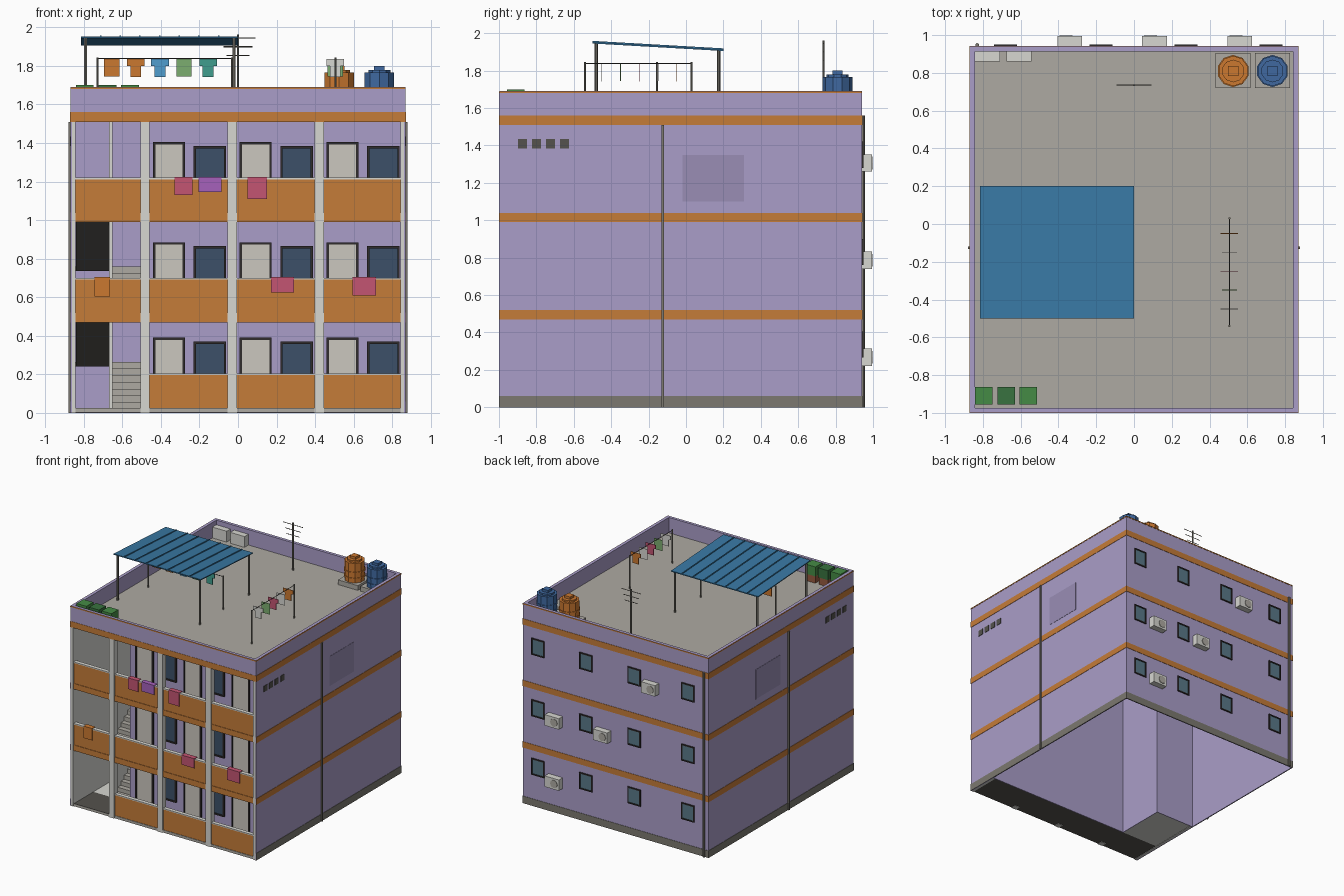
import bpy, bmesh, math
from mathutils import Vector, Matrix

if "Cube" in bpy.data.objects:
    bpy.data.objects.remove(bpy.data.objects["Cube"])

PURPLE, ORANGE, WHITE = (.40, .34, .58), (.56, .20, .04), (.68, .68, .64)
GREY, DARK, FRAME = (.42, .40, .36), (.09, .085, .075), (.03, .025, .025)
CONCRETE, GLASS, BACKGLASS = (.20, .19, .16), (.045, .08, .14), (.10, .19, .25)
BLUE, TANKBLUE, TANKORANGE = (.04, .19, .37), (.05, .14, .35), (.60, .19, .03)
PINK, VIOLET, GREEN, TEAL = (.55, .09, .17), (.38, .12, .50), (.06, .26, .06), (.05, .34, .27)


def finish(name, bm, col):
    bmesh.ops.recalc_face_normals(bm, faces=bm.faces)
    me = bpy.data.meshes.new(name)
    bm.to_mesh(me)
    bm.free()
    key = "colour_%02d_%02d_%02d" % tuple(int(c * 100) for c in col)
    mat = bpy.data.materials.get(key) or bpy.data.materials.new(key)
    mat.diffuse_color = (*col, 1)
    mat.use_nodes = True
    mat.node_tree.nodes["Principled BSDF"].inputs["Base Color"].default_value = mat.diffuse_color
    me.materials.append(mat)
    ob = bpy.data.objects.new(name, me)
    bpy.context.collection.objects.link(ob)
    return ob


def box(name, x0, x1, y0, y1, z0, z1, col):
    bm = bmesh.new()
    m = Matrix.Translation(((x0 + x1) / 2, (y0 + y1) / 2, (z0 + z1) / 2))
    bmesh.ops.create_cube(bm, size=1, matrix=m @ Matrix.Diagonal((x1 - x0, y1 - y0, z1 - z0, 1)))
    return finish(name, bm, col)


def rod(name, a, b, r, col, n=6):
    a, b = Vector(a), Vector(b)
    bm = bmesh.new()
    m = Matrix.Translation((a + b) / 2) @ (b - a).to_track_quat('Z', 'Y').to_matrix().to_4x4()
    bmesh.ops.create_cone(bm, cap_ends=True, segments=n, radius1=r, radius2=r, depth=(b - a).length, matrix=m)
    return finish(name, bm, col)


def prism(name, pts, vec, col):
    bm = bmesh.new()
    f = bm.faces.new([bm.verts.new(p) for p in pts])
    ext = bmesh.ops.extrude_face_region(bm, geom=[f], use_keep_orig=True)
    bmesh.ops.translate(bm, vec=vec, verts=[v for v in ext["geom"] if isinstance(v, bmesh.types.BMVert)])
    return finish(name, bm, col)


def frame(name, x0, x1, z0, z1, y0, y1, t, col, sill=True):
    box(name + "_left", x0, x0 + t, y0, y1, z0, z1, col)
    box(name + "_right", x1 - t, x1, y0, y1, z0, z1, col)
    box(name + "_head", x0 + t, x1 - t, y0, y1, z1 - t, z1, col)
    if sill:
        box(name + "_sill", x0 + t, x1 - t, y0, y1, z0, z0 + t, col)


X, F, B, G = .868, -1.0, .94, -.73          # half width, front, back, gallery wall
FLOORS = [.02, .515, 1.035]
BANDS = [(.47, .52), (.99, 1.04), (1.51, 1.56)]
COLS = [-.482, -.03, .422]
BAYS = [-.255, .195, .645]

# open-bottomed wall shell with stairwell recess
box("back_wall", -X, X, B - .006, B, 0, 1.68, PURPLE)
box("gallery_wall", -.5, .862, G, G + .006, 0, 1.51, PURPLE)
box("stairwell_side_wall", -.5, -.494, G, -.3, 0, 1.51, PURPLE)
box("stairwell_back_wall", -.862, -.494, -.306, -.3, 0, 1.51, PURPLE)
box("roof_slab", -.862, .862, F + .01, B - .006, 1.51, 1.56, GREY)
box("front_roof_band", -X - .002, X + .002, F, F + .03, 1.51, 1.56, ORANGE)
box("front_roof_parapet", -X, X, F + .002, F + .026, 1.56, 1.69, PURPLE)
box("back_roof_parapet", -X, X, B - .026, B, 1.56, 1.69, PURPLE)
box("front_cap_strip", -X - .002, X + .002, F, F + .003, 1.68, 1.689, ORANGE)
box("back_cap_strip", -X - .002, X + .002, B - .001, B + .002, 1.68, 1.689, ORANGE)
box("back_plinth", -X - .003, X + .003, B, B + .003, 0, .06, CONCRETE)
for z0, z1 in BANDS:
    box("back_band", -X - .003, X + .003, B, B + .003, z0, z1, ORANGE)

# mirrored side walls with bands, pipe, patch and vents
for s in (-1, 1):
    def side(name, d0, d1, y0, y1, z0, z1, col):
        a, b = sorted((s * (X + d0), s * (X + d1)))
        box(name, a, b, y0, y1, z0, z1, col)
    side("side_wall", -.006, 0, F, B, 0, 1.68, PURPLE)
    side("side_roof_parapet", -.026, 0, F + .026, B - .026, 1.56, 1.69, PURPLE)
    side("side_cap_strip", -.001, .002, F, B, 1.68, 1.689, ORANGE)
    side("side_plinth", 0, .003, F, B, 0, .06, CONCRETE)
    for z0, z1 in BANDS:
        side("side_band", 0, .003, F, B, z0, z1, ORANGE)
    side("side_drainpipe", 0, .012, -.132, -.118, 0, 1.51, CONCRETE)
    side("wall_patch", 0, .002, -.02, .31, 1.10, 1.35, (.32, .27, .46))
    for i in range(4):
        y = -.875 + i * .075
        side("vent", 0, .004, y - .024, y + .024, 1.385, 1.435, DARK)
    side("gallery_fin", -.026, -.006, F, -.306 if s < 0 else G, 0, 1.51, WHITE)

# front columns, slabs and parapets
for x in COLS:
    box("front_column", x - .024, x + .024, F, F + .048, 0, 1.51, WHITE)
box("ground_slab", -.845, .845, F + .004, G, .003, .02, DARK)
box("ground_slab_edge", -.845, .845, F + .002, F + .006, .003, .025, GREY)
edges = [-.842] + [x + d for x in COLS for d in (-.024, .024)] + [.842]
for i, z in enumerate(FLOORS):
    if i:
        box("gallery_slab", -.842, .842, F + .012, G, z - .045, z, GREY)
    for j in range(4):
        x0, x1 = edges[2 * j], edges[2 * j + 1]
        if i:
            box("slab_edge_band", x0, x1, F + .006, F + .013, z - .045, z + .003, ORANGE)
        if i or j:
            box("gallery_parapet", x0, x1, F + .01, F + .035, z, z + .176, ORANGE)
            box("parapet_cap", x0, x1, F + .006, F + .039, z + .176, z + .185, WHITE)

# doors and windows on the gallery wall
for z in FLOORS:
    for c in BAYS:
        box("door", c - .175, c - .03, G - .008, G, z, z + .36, (.60, .57, .52))
        frame("door_frame", c - .186, c - .02, z, z + .37, G - .014, G, .012, FRAME, False)
        box("front_window", c + .035, c + .185, G - .006, G, z + .13, z + .34, GLASS)
        frame("front_window_frame", c + .025, c + .194, z + .12, z + .35, G - .014, G, .012, FRAME)

# stairs: lower flight goes back, upper flight returns to the front
box("stairwell_floor", -.842, -.5, G, -.306, .003, .02, WHITE)
box("stair_divider", -.67, -.652, G, -.42, .02, 1.51, WHITE)
N, Y0, Y1 = 7, -.72, -.42
run = (Y1 - Y0) / N
for z, top in zip(FLOORS[:2], FLOORS[1:]):
    mid = z + .245
    lower, upper = [], []
    for k in range(N):
        for y in (Y0 + k * run, Y0 + (k + 1) * run):
            lower.append((-.652, y, z + (mid - z) * (k + 1) / N))
        for y in (Y1 - k * run, Y1 - (k + 1) * run):
            upper.append((-.84, y, mid + (top - mid) * (k + 1) / N))
    lower += [(-.652, Y1, mid - .05), (-.652, Y0 + .05, z), (-.652, Y0, z)]
    upper += [(-.84, Y0, top - .045), (-.84, Y1, mid - .025)]
    prism("lower_flight", lower, (.15, 0, 0), GREY)
    prism("upper_flight", upper, (.17, 0, 0), DARK)
    box("stair_landing", -.842, -.5, Y1, -.306, mid - .025, mid, GREY)


# air conditioners, rear windows and rear pipe
def aircon(x, y, z):
    box("aircon_body", x - .066, x + .066, y, y + .052, z, z + .092, WHITE)
    rod("aircon_fan", (x - .02, y + .051, z + .046), (x - .02, y + .056, z + .046), .034, GREY, 8)


for z in FLOORS:
    for x in [c + .08 for c in BAYS] + [-.68]:
        box("back_window", x - .05, x + .05, B, B + .004, z + .255, z + .375, BACKGLASS)
        frame("back_window_frame", x - .06, x + .06, z + .245, z + .385, B, B + .009, .01, FRAME)
for x, z in ((-.34, 1.26), (.56, .74), (.108, .74), (.56, .222)):
    aircon(x, B + .002, z)
rod("back_drainpipe", (-.83, B + .008, 0), (-.83, B + .008, 1.56), .01, CONCRETE, 8)
for x in (-.775, -.608):
    aircon(x, .86, 1.56)

# rooftop canopy: tilted ribbed sheet on four posts
def sheet(y):
    return 1.945 - (y + .5) * .04 / .7


for x in (-.79, -.02):
    for y in (-.48, .175):
        rod("canopy_post", (x, y, 1.56), (x, y, sheet(y)), .009, CONCRETE)
for name, x0, x1, up in [("canopy_sheet", -.815, 0, 0)] + [
        ("canopy_rib", -.815 + i * .102 - .004, -.815 + i * .102 + .004, .006) for i in range(1, 8)]:
    ends = [(-.5, 0), (.2, 0), (.2, .008 + up), (-.5, .008 + up)]
    prism(name, [(x0, y, sheet(y) + h) for y, h in ends], (x1 - x0, 0, 0), BLUE)


# washing lines and hanging clothes
def garment(x, y, col, shirt):
    t, w = 1.835, .022 if shirt else .04
    pts = [(-.046, 0), (.046, 0), (.046, -.035), (w + .006, -.035), (w + .006, -.092),
           (-w - .006, -.092), (-w - .006, -.035), (-.046, -.035)]
    if not shirt:
        pts = [(-w, 0), (w, 0), (w, -.09), (-w, -.09)]
    prism("hanging_garment", [(x + a, y - .002, t + b) for a, b in pts], (0, .004, 0), col)


for a, b in (((-.73, -.155), (-.03, -.155)), ((.505, -.54), (.505, .03))):
    for p in (a, b):
        rod("washing_post", (*p, 1.56), (*p, 1.845), .006, CONCRETE)
    rod("washing_line", (*a, 1.838), (*b, 1.838), .003, DARK, 4)
wash = [TANKORANGE, TANKORANGE, (.08, .34, .62), (.20, .42, .16), TEAL]
for i, col in enumerate(wash):
    garment(-.655 + i * .125, -.155, col, i not in (0, 3))
for i, col in enumerate([WHITE, (.20, .42, .16), PINK, WHITE, TANKORANGE]):
    garment(.505, -.45 + i * .1, col, i % 2 == 0)

# cloths draped over the gallery parapets
for x0, x1, z0, z1, col in ((-.33, -.235, 1.13, 1.225, PINK), (-.205, -.085, 1.145, 1.225, VIOLET),
                            (.05, .15, 1.11, 1.225, PINK), (.17, .29, .625, .706, PINK),
                            (.595, .715, .61, .706, PINK), (-.745, -.665, .605, .706, TANKORANGE)):
    box("draped_cloth", x0, x1, F, F + .005, z0, z1, col)
    box("draped_cloth_top", x0, x1, F + .005, F + .042, z1 - .006, z1, col)

# water tanks on pads
for x, col in ((.525, TANKORANGE), (.733, TANKBLUE)):
    box("tank_pad", x - .093, x + .093, .72, .905, 1.56, 1.60, GREY)
    rod("tank_body", (x, .81, 1.60), (x, .81, 1.765), .08, col, 10)
    for z in (1.63, 1.68):
        rod("tank_ring", (x, .81, z), (x, .81, z + .012), .085, col, 10)
    rod("tank_shoulder", (x, .81, 1.765), (x, .81, 1.78), .06, col, 10)
    box("tank_lid", x - .027, x + .027, .783, .837, 1.78, 1.80, col)

# antenna
rod("antenna_mast", (0, .735, 1.56), (0, .735, 1.962), .006, CONCRETE)
for z, r in ((1.945, .092), (1.90, .075), (1.855, .06)):
    rod("antenna_bar", (-r, .735, z), (r, .735, z), .003, CONCRETE, 4)

# planters
for i, x in enumerate((-.795, -.677, -.56)):
    box("planter_box", x - .042, x + .042, -.952, -.868, 1.56, 1.62, (.30, .10, .05))
    box("planter_shrub", x - .046, x + .046, -.956, -.864, 1.62, 1.70, GREEN if i != 1 else (.04, .17, .05))
